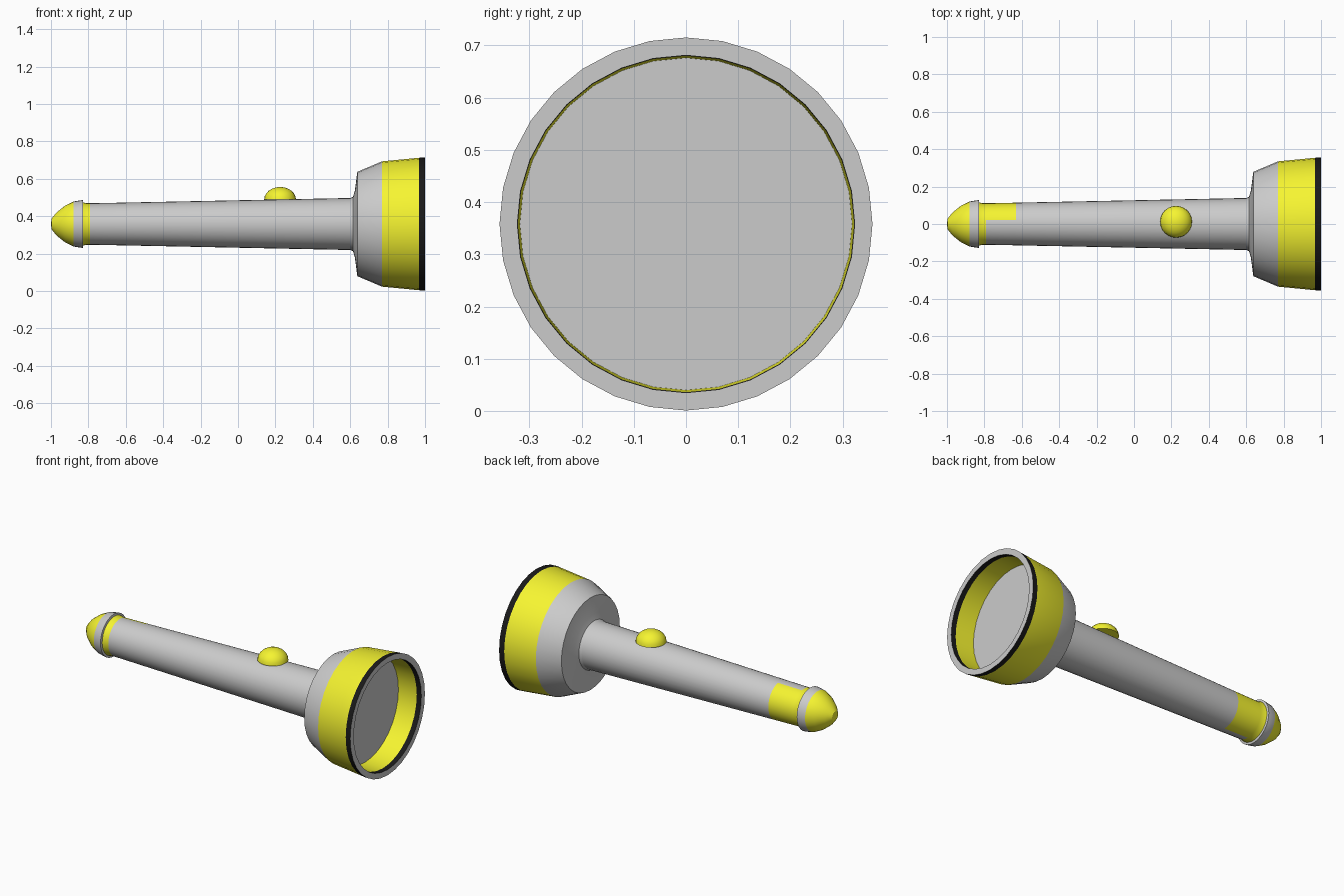
import bpy, bmesh, math

if "Cube" in bpy.data.objects:
    bpy.data.objects.remove(bpy.data.objects["Cube"])

AXIS_Z = 0.358
SEG = 32
GREY, YELLOW, BLACK = 0, 1, 2


def material(name, rgb):
    m = bpy.data.materials.new(name)
    m.diffuse_color = (*rgb, 1)
    m.use_nodes = True
    m.node_tree.nodes["Principled BSDF"].inputs["Base Color"].default_value = m.diffuse_color
    return m


MATS = [material("grey", (0.8, 0.8, 0.8)),
        material("yellow", (0.92, 0.91, 0.03)),
        material("black", (0.01, 0.01, 0.01))]


def finish(name, bm, angle=32):
    bmesh.ops.remove_doubles(bm, verts=bm.verts, dist=1e-5)
    mesh = bpy.data.meshes.new(name)
    bm.to_mesh(mesh)
    bm.free()
    for m in MATS:
        mesh.materials.append(m)
    ob = bpy.data.objects.new(name, mesh)
    bpy.context.collection.objects.link(ob)
    bpy.ops.object.select_all(action='DESELECT')
    ob.select_set(True)
    bpy.context.view_layer.objects.active = ob
    bpy.ops.object.shade_smooth_by_angle(angle=math.radians(angle))
    return ob


def lathe(name, profile, patch=None):
    """Revolve (x, radius, colour of the band that follows) about the long axis."""
    bm = bmesh.new()
    rings = []
    for x, r, _ in profile:
        rings.append([bm.verts.new((x, r * math.cos(2 * math.pi * j / SEG),
                                    AXIS_Z + r * math.sin(2 * math.pi * j / SEG)))
                      for j in range(SEG)])
    for i in range(len(rings) - 1):
        a, b = rings[i], rings[i + 1]
        for j in range(SEG):
            k = (j + 1) % SEG
            f = bm.faces.new((a[j], a[k], b[k], b[j]))
            f.material_index = profile[i][2]
            if patch and i == patch[0] and (j < patch[1] or j >= patch[2]):
                f.material_index = YELLOW
    return finish(name, bm)


# Rounded tail cap with its grey lip
lathe("tail_cap", [
    (-1.0, 0, YELLOW), (-0.997, 0.028, YELLOW), (-0.97, 0.062, YELLOW),
    (-0.925, 0.098, YELLOW), (-0.88, 0.12, GREY), (-0.845, 0.126, GREY),
    (-0.83, 0.128, GREY), (-0.826, 0.108, GREY)])

# Tapered handle with yellow collar and a yellow patch on the back
lathe("handle", [
    (-0.83, 0.116, YELLOW), (-0.81, 0.111, YELLOW), (-0.79, 0.111, GREY),
    (-0.63, 0.114, GREY), (0.6, 0.139, GREY)], patch=(2, 7, 24))

# Flared head, rim and hollow inner wall
lathe("head", [
    (0.6, 0.139, GREY), (0.615, 0.145, GREY), (0.625, 0.18, GREY),
    (0.638, 0.279, GREY), (0.77, 0.335, YELLOW), (0.968, 0.354, BLACK),
    (1.0, 0.357, GREY), (1.0, 0.323, BLACK), (0.97, 0.322, YELLOW),
    (0.85, 0.318, YELLOW)])

# Lens disc at the bottom of the cup
lathe("lens", [(0.85, 0.318, GREY), (0.85, 0, GREY)])

# Half-dome switch button
bm = bmesh.new()
bmesh.ops.create_uvsphere(bm, u_segments=24, v_segments=12, radius=1)
bmesh.ops.bisect_plane(bm, geom=bm.verts[:] + bm.edges[:] + bm.faces[:],
                       plane_co=(0, 0, 0), plane_no=(0, 0, -1), clear_outer=True)
bmesh.ops.holes_fill(bm, edges=[e for e in bm.edges if e.is_boundary])
for v in bm.verts:
    v.co = (0.225 + 0.085 * v.co.x, 0.012 + 0.085 * v.co.y, 0.489 + 0.067 * v.co.z)
for f in bm.faces:
    f.material_index = YELLOW
bmesh.ops.recalc_face_normals(bm, faces=bm.faces)
finish("switch_button", bm)
